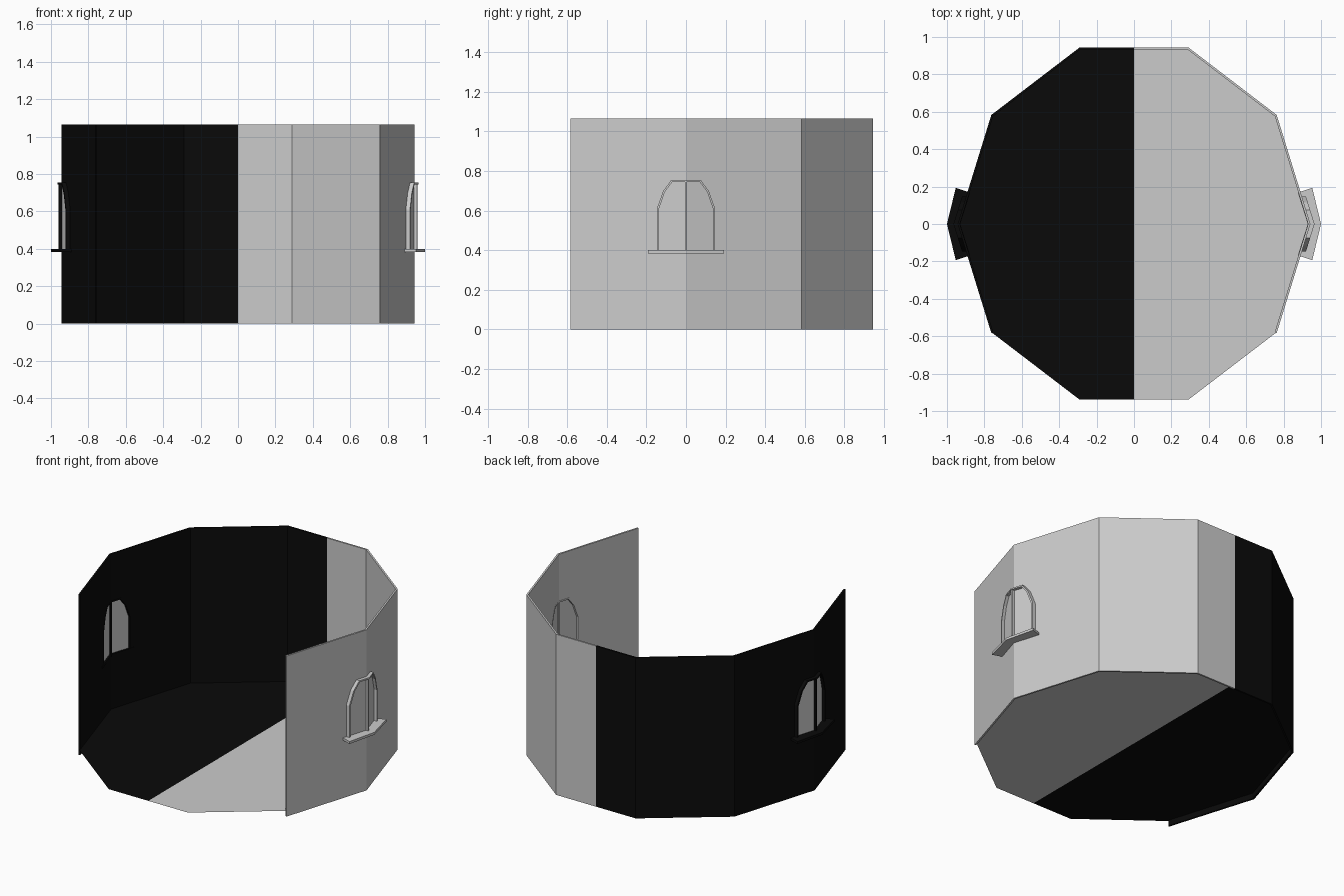
import bpy, bmesh
from math import cos, sin, radians
from mathutils import Matrix

if "Cube" in bpy.data.objects:
    bpy.data.objects.remove(bpy.data.objects["Cube"])

RX, RY, H = 0.943, 0.992, 1.065      # slightly stretched decagon
SLOPE = 0.309                        # how far the side walls lean back from the corner at y = 0

dark = bpy.data.materials.new("dark_half")
dark.diffuse_color = (0.003, 0.003, 0.003, 1)
dark.use_nodes = True
dark.node_tree.nodes["Principled BSDF"].inputs["Base Color"].default_value = dark.diffuse_color


def finish(bm, name):
    bmesh.ops.recalc_face_normals(bm, faces=bm.faces)
    me = bpy.data.meshes.new(name)
    bm.to_mesh(me)
    bm.free()
    ob = bpy.data.objects.new(name, me)
    bpy.context.collection.objects.link(ob)
    return ob


def extrude(points, vec, name, bend=False):
    """Solid from a flat outline; bend folds it around the wall corner."""
    bm = bmesh.new()
    f = bm.faces.new([bm.verts.new(p) for p in points])
    if any(vec):
        r = bmesh.ops.extrude_face_region(bm, geom=[f], use_keep_orig=True)
        bmesh.ops.translate(bm, vec=vec, verts=[v for v in r["geom"] if isinstance(v, bmesh.types.BMVert)])
    if bend:
        bmesh.ops.bisect_plane(bm, geom=bm.verts[:] + bm.edges[:] + bm.faces[:],
                               plane_co=(0, 0, 0), plane_no=(0, 1, 0), dist=1e-5)
        for v in bm.verts:
            v.co.x -= SLOPE * abs(v.co.y)
    return finish(bm, name)


def bent(outline, x0, x1, name):
    return extrude([(x0, y, z) for y, z in outline], (x1 - x0, 0, 0), name, True)


def arch(half):
    return half + [(-y, z) for y, z in reversed(half)]


def mirror_copy(ob, name, mat=None):
    me = ob.data.copy()
    me.transform(Matrix.Scale(-1, 4, (1, 0, 0)))
    me.flip_normals()
    new = bpy.data.objects.new(name, me)
    bpy.context.collection.objects.link(new)
    if mat:
        me.materials.append(mat)


def ring(inset, angles):
    return [((RX - inset) * cos(radians(a)), (RY - inset) * sin(radians(a))) for a in angles]


# wall: right half, open at the front
def wall_line(inset):
    pts = ring(inset, (-36, 0, 36, 72))
    return pts + [(0, pts[-1][1])]


wall_pts = wall_line(0) + wall_line(0.012)[::-1]
wall = extrude([(x, y, 0) for x, y in wall_pts], (0, 0, H), "wall_right")

# floor: right half, a single sheet
fl = ring(0.004, (-72, -36, 0, 36, 72))
fl = [(0, fl[0][1])] + fl + [(0, fl[-1][1])]
floor = extrude([(x, y, 0.037) for x, y in fl], (0, 0, 0), "floor_right")

# window outlines (y, z)
outer = arch([(0.147, 0.395), (0.147, 0.61), (0.115, 0.70), (0.074, 0.755)])
inner = arch([(0.137, 0.395), (0.137, 0.607), (0.107, 0.694), (0.069, 0.745)])

# window opening in the wall
cutter = bent(inner, 0.90, 0.99, "window_cutter")
cutter.hide_render = True
mod = wall.modifiers.new("opening", "BOOLEAN")
mod.operation, mod.solver, mod.object = "DIFFERENCE", "EXACT", cutter
bpy.context.view_layer.objects.active = wall
bpy.ops.object.modifier_apply(modifier=mod.name)
bpy.data.objects.remove(cutter)

# window parts
frame = bent(outer + inner[::-1], 0.930, 0.965, "window_frame_right")
mullion = bent([(-0.006, 0.395), (0.006, 0.395), (0.006, 0.75), (-0.006, 0.75)],
               0.932, 0.960, "window_mullion_right")
pane = bent(inner, 0.941, 0.944, "window_pane_right")

# sill, following the corner
side = [(0.953, 0.193), (0.876, 0.168)]
sill_pts = [(1.0, 0)] + side + [(0.929, 0)] + [(x, -y) for x, y in reversed(side)]
sill = extrude([(x, y, 0.384) for x, y in sill_pts], (0, 0, 0.016), "window_sill_right")

# left half: dark, with a grey pane
for ob in (wall, floor, frame, mullion, sill, pane):
    mirror_copy(ob, ob.name.replace("right", "left"), None if ob is pane else dark)
